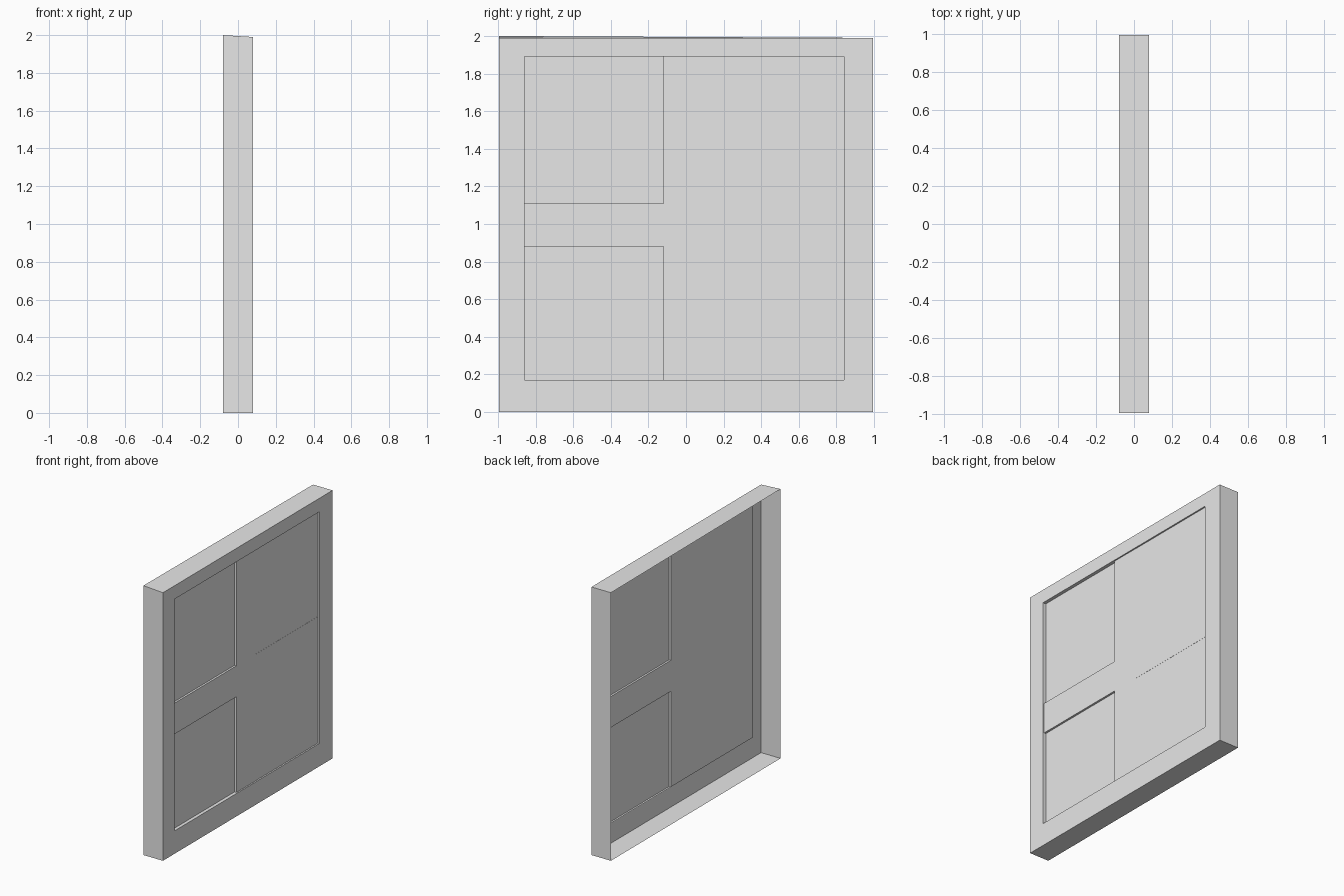
import bpy
import bmesh

cube = bpy.data.objects.get("Cube")
if cube:
    bpy.data.objects.remove(cube, do_unlink=True)

grey = bpy.data.materials.new("plain_grey")
grey.use_nodes = True
grey.diffuse_color = (0.8, 0.8, 0.8, 1)
grey.node_tree.nodes["Principled BSDF"].inputs["Base Color"].default_value = (0.8, 0.8, 0.8, 1)

BACK, FRONT = -0.08, 0.08           # depth of the whole panel
BAR_BACK, BAR_FRONT = 0.055, 0.07   # depth of the crossing bars
HALF, TOP = 0.995, 1.99
Y0, Y1, Z0, Z1 = -0.86, 0.84, 0.17, 1.89        # window opening
BY0, BY1, BZ0, BZ1 = -0.12, 0.10, 0.88, 1.11    # crossing bars


def finish(name, bm):
    mesh = bpy.data.meshes.new(name)
    bm.to_mesh(mesh)
    bm.free()
    mesh.materials.append(grey)
    obj = bpy.data.objects.new(name, mesh)
    bpy.context.collection.objects.link(obj)


def ring(bm, x, y0, y1, z0, z1):
    return [bm.verts.new((x, y, z)) for y, z in ((y0, z0), (y1, z0), (y1, z1), (y0, z1))]


def bridge(bm, a, b):
    for i in range(4):
        j = (i + 1) % 4
        bm.faces.new((a[i], a[j], b[j], b[i]))


def pane(name, x, y0, y1, z0, z1):
    bm = bmesh.new()
    bm.faces.new(ring(bm, x, y0, y1, z0, z1))
    finish(name, bm)


# Open-backed frame: outer walls, front border and recess walls
bm = bmesh.new()
rings = [ring(bm, BACK, -HALF, HALF, 0, TOP),
         ring(bm, FRONT, -HALF, HALF, 0, TOP),
         ring(bm, FRONT, Y0, Y1, Z0, Z1),
         ring(bm, BAR_BACK, Y0, Y1, Z0, Z1)]
rings[0][3].co.z = 2.0   # slightly raised rear corner
for a, b in zip(rings, rings[1:]):
    bridge(bm, a, b)
finish("frame", bm)

# Crossing bars as one plus-shaped solid: outline face pushed forward
bm = bmesh.new()
outline = ((BY0, Z0), (BY1, Z0), (BY1, BZ0), (Y1, BZ0), (Y1, BZ1), (BY1, BZ1),
           (BY1, Z1), (BY0, Z1), (BY0, BZ1), (Y0, BZ1), (Y0, BZ0), (BY0, BZ0))
back = [bm.verts.new((BAR_BACK, y, z)) for y, z in outline]
front = [bm.verts.new((BAR_FRONT, y, z)) for y, z in outline]
bm.faces.new(back[::-1])
bm.faces.new(front)
for i in range(len(outline)):
    bm.faces.new((back[i - 1], back[i], front[i], front[i - 1]))
finish("cross_bars", bm)

# Panes: one side sits deep, the other nearly flush with the bars
for side, x, y0, y1 in (("right", BAR_BACK, Y0, BY0), ("left", BAR_FRONT - 0.001, BY1, Y1)):
    for level, z0, z1 in (("lower", Z0, BZ0), ("upper", BZ1, Z1)):
        pane(f"{level}_{side}_pane", x, y0, y1, z0, z1)
